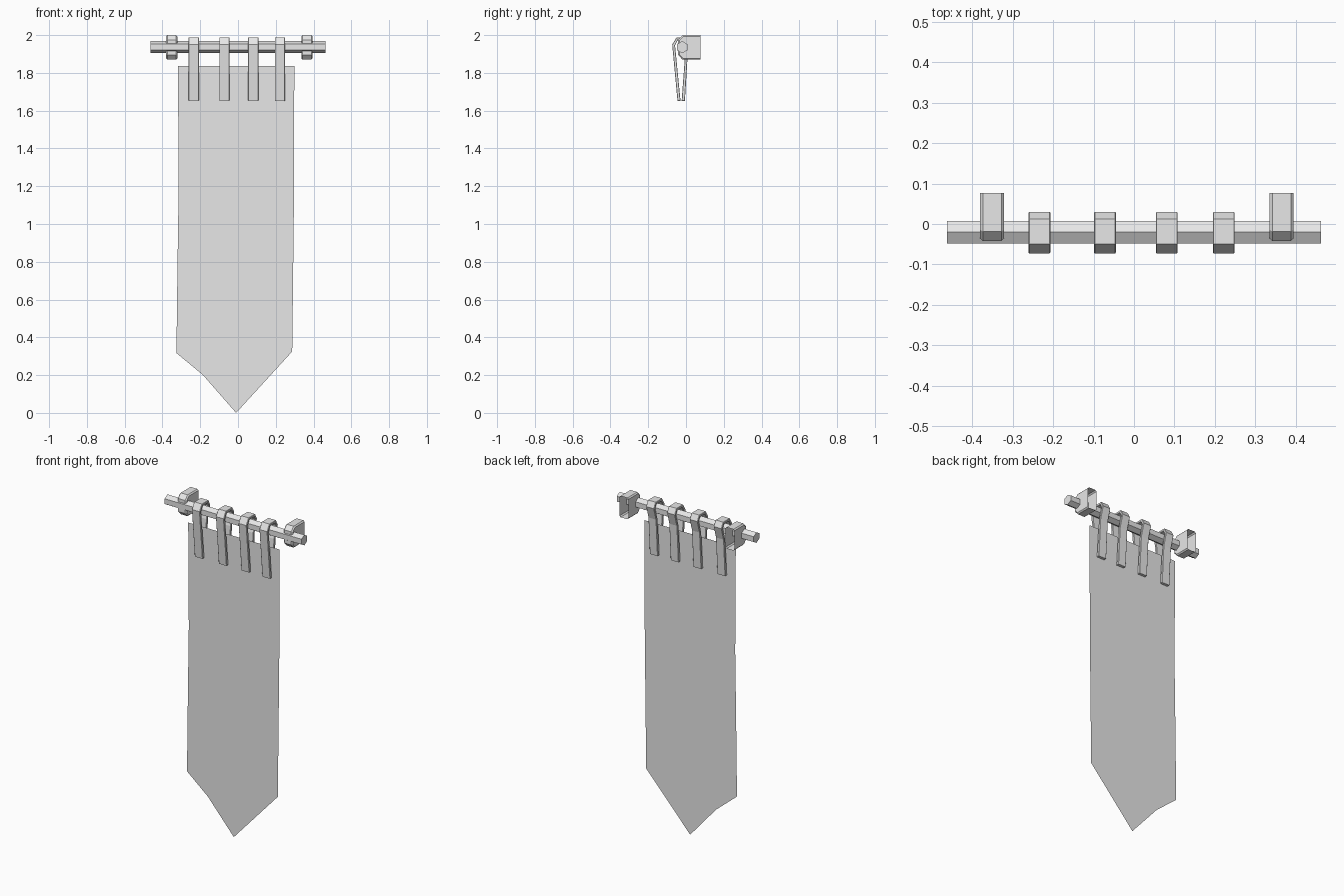
import bpy, bmesh
from math import cos, sin, pi

cube = bpy.data.objects.get("Cube")
if cube:
    bpy.data.objects.remove(cube, do_unlink=True)

grey = bpy.data.materials.new("plain grey")
grey.use_nodes = True
grey.diffuse_color = (0.8, 0.8, 0.8, 1)
grey.node_tree.nodes["Principled BSDF"].inputs["Base Color"].default_value = (0.8, 0.8, 0.8, 1)


def add_object(name, bm):
    bmesh.ops.recalc_face_normals(bm, faces=bm.faces)
    mesh = bpy.data.meshes.new(name)
    bm.to_mesh(mesh)
    bm.free()
    mesh.materials.append(grey)
    obj = bpy.data.objects.new(name, mesh)
    bpy.context.collection.objects.link(obj)
    return obj


def extrude_x(profile, x0, x1):
    """Solid with a (y, z) profile running from x0 to x1."""
    bm = bmesh.new()
    face = bm.faces.new([bm.verts.new((x0, y, z)) for y, z in profile])
    result = bmesh.ops.extrude_face_region(bm, geom=[face])
    verts = [g for g in result["geom"] if isinstance(g, bmesh.types.BMVert)]
    bmesh.ops.translate(bm, verts=verts, vec=(x1 - x0, 0, 0))
    return bm


# Hexagonal hanging rod, with an edge on top
rod_y, rod_z, rod_r = -0.02, 1.936, 0.032
hexagon = [(rod_y + rod_r * sin(i * pi / 3), rod_z + rod_r * cos(i * pi / 3)) for i in range(6)]
add_object("rod", extrude_x(hexagon, -0.462, 0.462))

# Wall brackets: chamfered boxes, hollow and open at the back
bracket_profile = [(0.077, 1.87), (0.077, 2.0), (-0.018, 2.0), (-0.042, 1.975),
                   (-0.042, 1.895), (-0.018, 1.87)]
for name, x in (("right_bracket", -0.351), ("left_bracket", 0.365)):
    bm = extrude_x(bracket_profile, x - 0.03, x + 0.03)
    back = [f for f in bm.faces if all(v.co.y > 0.07 for v in f.verts)]
    bmesh.ops.delete(bm, geom=back, context="FACES_ONLY")
    rim = [e for e in bm.edges if len(e.link_faces) == 2
           and abs(e.verts[0].co.x - e.verts[1].co.x) < 0.001]
    bmesh.ops.bevel(bm, geom=rim, offset=0.007, segments=1, affect="EDGES")
    add_object(name, bm)

# Cloth straps: loops over the rod, closing on both sides of the cloth
outer = [(-0.045, 1.652), (-0.073, 1.95), (-0.05, 1.988), (0.012, 1.988),
         (0.03, 1.955), (0.008, 1.88), (-0.006, 1.652)]
inner = [(-0.029, 1.652), (-0.058, 1.945), (-0.043, 1.974), (0.005, 1.974),
         (0.016, 1.952), (-0.006, 1.88), (-0.023, 1.652)]
for i, x in enumerate((-0.234, -0.072, 0.081, 0.222)):
    bm = extrude_x(outer + inner[::-1], x - 0.027, x + 0.027)
    long_edges = [e for e in bm.edges if abs(e.verts[0].co.x - e.verts[1].co.x) < 0.001]
    bmesh.ops.bevel(bm, geom=long_edges, offset=0.002, segments=1, affect="EDGES")
    add_object(f"strap_{i + 1}", bm)

# Single-sheet cloth with slightly wavy sides and a pointed end
outline = [(-0.318, 1.837), (0.298, 1.837), (0.297, 1.2), (0.292, 0.75), (0.287, 0.325),
           (-0.01, 0.0), (-0.185, 0.2), (-0.326, 0.317), (-0.32, 0.8), (-0.314, 1.2)]
bm = bmesh.new()
bm.faces.new([bm.verts.new((x, -0.026, z)) for x, z in outline])
add_object("banner_cloth", bm)
